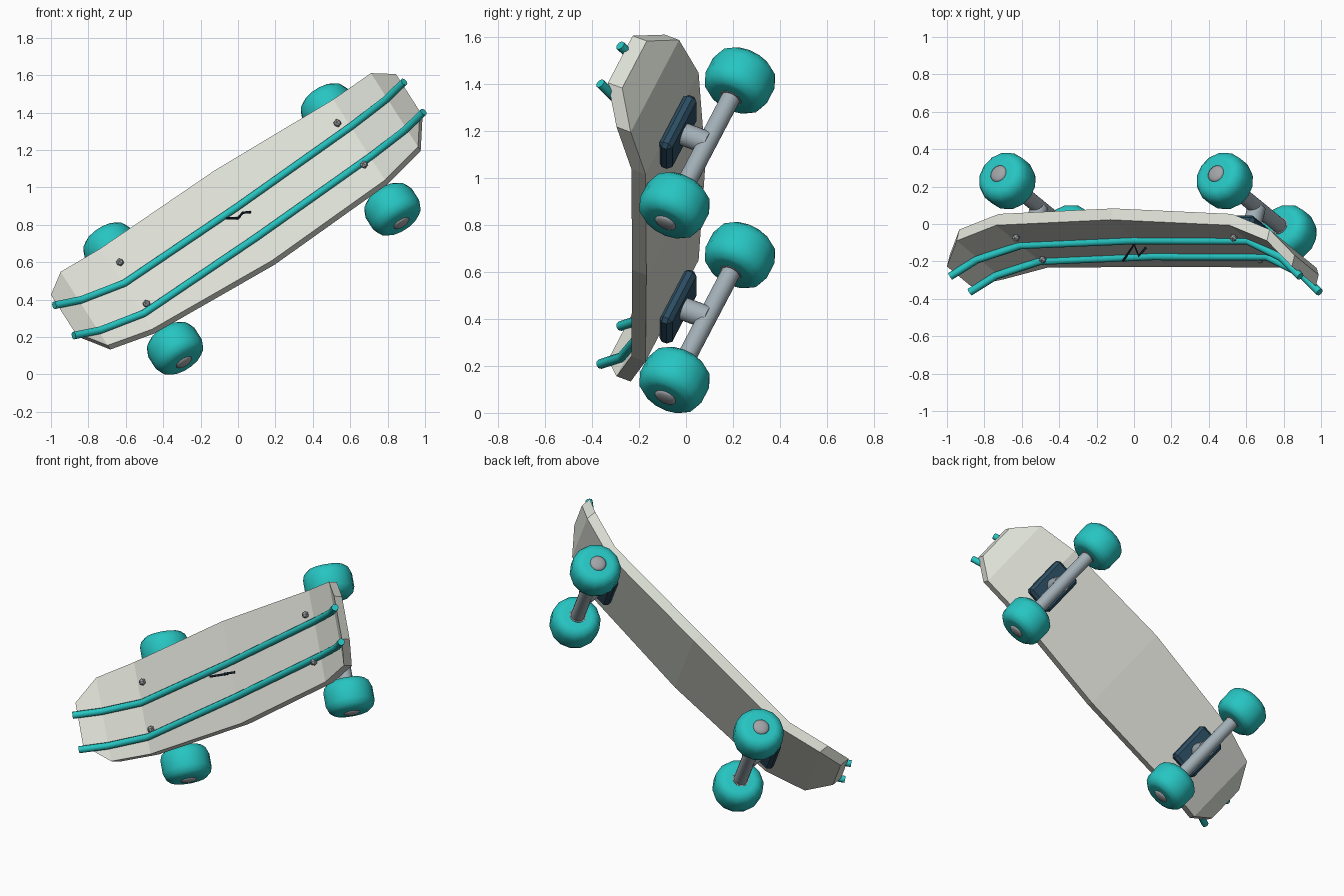
import bpy, bmesh, math
from mathutils import Matrix, Vector

if "Cube" in bpy.data.objects:
    bpy.data.objects.remove(bpy.data.objects["Cube"])

# Tilted board frame: L = length, W = width, N = out of the riding surface
L = Vector((0.842, 0.0, 0.539)).normalized()
W = Vector((-0.491, 0.404, 0.772))
W = (W - W.dot(L) * L).normalized()
N = L.cross(W)
M = Matrix((L, W, N)).transposed().to_4x4()
M.translation = (0.02, -0.138, 0.863)


def material(name, rgb):
    m = bpy.data.materials.new(name)
    m.diffuse_color = (*rgb, 1)
    m.use_nodes = True
    m.node_tree.nodes["Principled BSDF"].inputs["Base Color"].default_value = m.diffuse_color
    return m


WHITE = material("off_white", (0.72, 0.74, 0.67))
TEAL = material("teal", (0.02, 0.56, 0.54))
STEEL = material("blue_grey_steel", (0.36, 0.43, 0.47))
GREY = material("bolt_grey", (0.36, 0.37, 0.39))
NAVY = material("dark_blue", (0.025, 0.075, 0.12))
DARK = material("near_black", (0.008, 0.016, 0.03))


def add(name, bm, mat, smooth=None, matrix=M):
    bmesh.ops.recalc_face_normals(bm, faces=bm.faces)
    me = bpy.data.meshes.new(name)
    bm.to_mesh(me)
    bm.free()
    ob = bpy.data.objects.new(name, me)
    bpy.context.collection.objects.link(ob)
    me.materials.append(mat)
    ob.matrix_world = matrix
    if smooth:
        bpy.ops.object.select_all(action='DESELECT')
        ob.select_set(True)
        bpy.context.view_layer.objects.active = ob
        bpy.ops.object.shade_smooth_by_angle(angle=math.radians(smooth))
    return ob


def lathe(profile, segs, rot, loc):
    """Closed solid turned about local z from (radius, height) points."""
    bm = bmesh.new()
    rings = [[bm.verts.new((r * math.cos(2 * math.pi * i / segs),
                            r * math.sin(2 * math.pi * i / segs), h))
              for i in range(segs)] for r, h in profile]
    for p, q in zip(rings, rings[1:]):
        for i in range(segs):
            j = (i + 1) % segs
            bm.faces.new((p[i], p[j], q[j], q[i]))
    bm.faces.new(rings[0])
    bm.faces.new(rings[-1])
    bm.transform(Matrix.Translation(loc) @ rot)
    return bm


def tube(name, points, radius, mat, matrix=M):
    cu = bpy.data.curves.new(name, 'CURVE')
    cu.dimensions = '3D'
    cu.bevel_depth = radius
    cu.bevel_resolution = 2
    cu.use_fill_caps = True
    sp = cu.splines.new('POLY')
    sp.points.add(len(points) - 1)
    for p, co in zip(sp.points, points):
        p.co = (*co, 1)
    cu.materials.append(mat)
    ob = bpy.data.objects.new(name, cu)
    bpy.context.collection.objects.link(ob)
    ob.matrix_world = matrix
    bpy.ops.object.select_all(action='DESELECT')
    ob.select_set(True)
    bpy.context.view_layer.objects.active = ob
    bpy.ops.object.convert(target='MESH')
    bpy.ops.object.shade_smooth_by_angle(angle=math.radians(50))


# Deck: cross-sections (length, half width, top height), mirrored end to end
half = [(0.74, 0.28, -0.02), (0.985, 0.255, 0.06), (1.095, 0.13, 0.155)]
stations = [(-a, b, c) for a, b, c in reversed(half)] + [(0, 0.312, -0.038)] + half
bm = bmesh.new()
rows = [[bm.verts.new(p) for p in ((a, -b, c), (a, b, c), (a, b, c - 0.066), (a, -b, c - 0.066))]
        for a, b, c in stations]
for p, q in zip(rows, rows[1:]):
    for i in range(4):
        j = (i + 1) % 4
        bm.faces.new((p[i], p[j], q[j], q[i]))
bm.faces.new(rows[0])
bm.faces.new(rows[-1])
add("deck", bm, WHITE)

# Two rails along the riding surface
path = [(-1.11, 0.057, 0.18), (-0.975, 0.045, 0.078), (-0.73, 0.03, -0.012), (0, 0.057, -0.028),
        (0.75, 0.088, -0.012), (0.975, 0.07, 0.078), (1.11, 0.055, 0.18)]
for name, shift in (("upper_rail", 0), ("lower_rail", -0.21)):
    tube(name, [(a, b + shift, c) for a, b, c in path], 0.021, TEAL)

# Small dark splinter in the middle of the riding surface
tube("deck_splinter", [(-0.06, -0.2, 0.835), (0.0, -0.11, 0.835), (0.025, -0.17, 0.865),
                       (0.065, -0.125, 0.868)], 0.007, DARK, Matrix())

# Trucks, wheels and bolts
across = Matrix.Rotation(-math.pi / 2, 4, 'X')      # local z -> width axis
still = Matrix()
wheel = [(0.085, -0.097), (0.108, -0.094), (0.134, -0.072), (0.146, -0.04),
         (0.146, 0.04), (0.134, 0.072), (0.108, 0.094), (0.085, 0.097)]
cap = [(0.048, -0.1), (0.048, 0.098), (0.036, 0.106), (0.015, 0.11)]
for end, a in (("tail", -0.69), ("nose", 0.69)):
    # Base plate with bevelled edges
    bm = bmesh.new()
    bmesh.ops.create_cube(bm, size=1)
    bm.transform(Matrix.Translation((a, 0, -0.113)) @ Matrix.Diagonal((0.19, 0.29, 0.06, 1)))
    bmesh.ops.bevel(bm, geom=bm.edges[:], offset=0.018, segments=1, affect='EDGES')
    add(end + "_base_plate", bm, NAVY)
    # Pivot and axle
    add(end + "_pivot", lathe([(0.05, -0.25), (0.05, -0.12)], 16, still, (a, 0, 0)), STEEL, 40)
    add(end + "_axle", lathe([(0.041, -0.4), (0.041, 0.4)], 16, across, (a, 0, -0.25)), STEEL, 40)
    for side, s in (("lower", -1), ("upper", 1)):
        rot = across if s > 0 else across @ Matrix.Rotation(math.pi, 4, 'X')
        loc = (a, s * 0.345, -0.25)
        add(f"{end}_{side}_wheel", lathe(wheel, 14, rot, loc), TEAL, 45)
        add(f"{end}_{side}_wheel_cap", lathe(cap, 14, rot, loc), GREY, 60)
        # Bolt head
        bm = bmesh.new()
        bmesh.ops.create_icosphere(bm, subdivisions=1, radius=0.022)
        bm.transform(Matrix.Translation((a, s * 0.144, -0.006)))
        add(f"{end}_{side}_bolt", bm, GREY)
